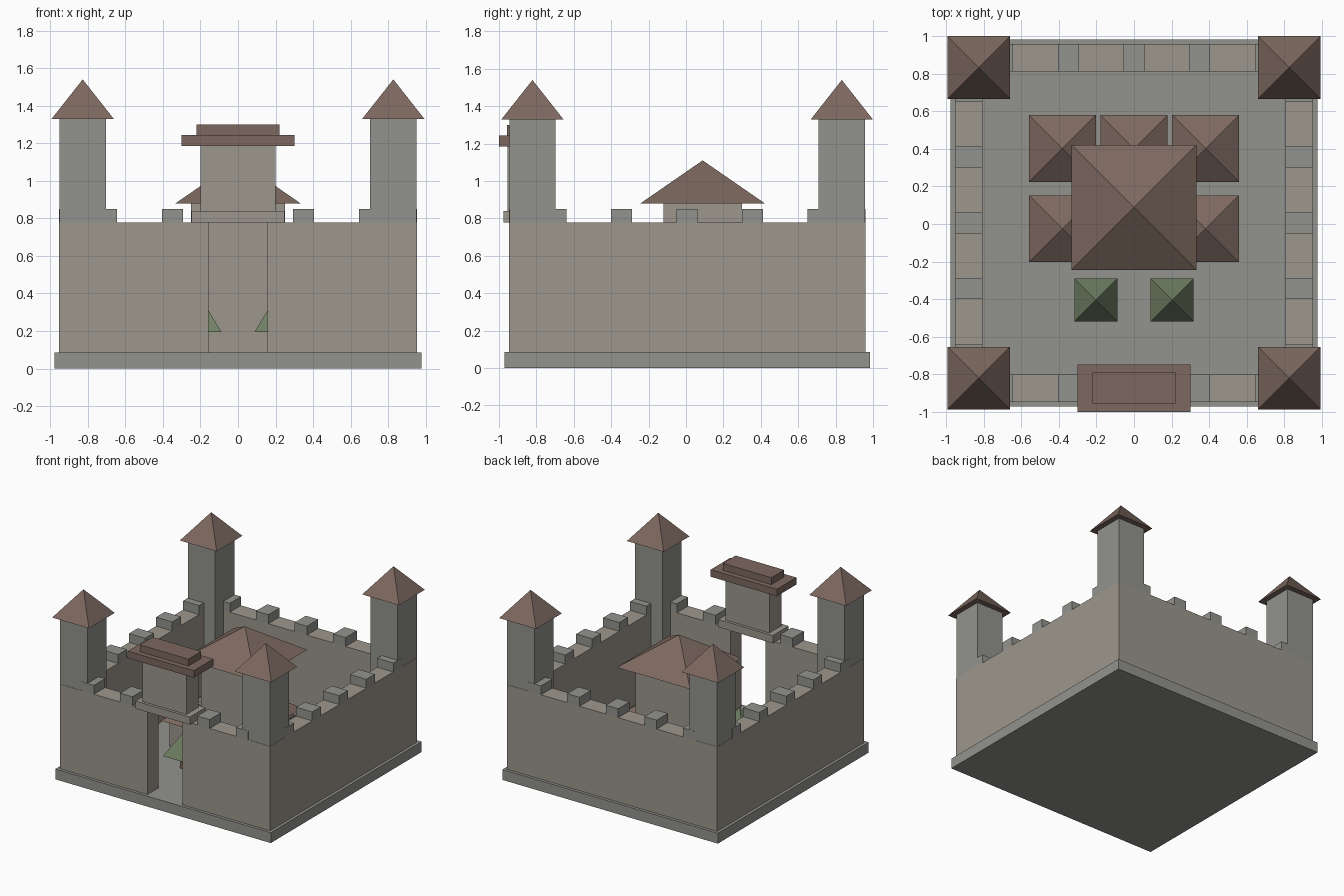
import bpy, math

if "Cube" in bpy.data.objects:
    bpy.data.objects.remove(bpy.data.objects["Cube"])

CY = 0.006      # the walled square sits slightly behind the centre
FLOOR = 0.085   # top of the base slab
WALL_TOP = 0.777


def material(name, rgb):
    m = bpy.data.materials.new(name)
    m.diffuse_color = (*rgb, 1)
    m.use_nodes = True
    m.node_tree.nodes["Principled BSDF"].inputs["Base Color"].default_value = m.diffuse_color
    return m


STONE = material("warm_stone", (0.335, 0.305, 0.265))
GREY = material("grey_stone", (0.29, 0.29, 0.27))
ROOF = material("roof_tile", (0.205, 0.14, 0.115))
LEAF = material("foliage", (0.16, 0.215, 0.125))


def box(name, x0, x1, y0, y1, z0, z1, mat):
    bpy.ops.mesh.primitive_cube_add(
        size=1, location=((x0 + x1) / 2, (y0 + y1) / 2, (z0 + z1) / 2))
    ob = bpy.context.object
    ob.name = name
    ob.scale = (x1 - x0, y1 - y0, z1 - z0)
    bpy.ops.object.transform_apply(location=False, rotation=False, scale=True)
    ob.data.materials.append(mat)
    return ob


def block(name, x, y, half_x, half_y, z0, z1, mat):
    return box(name, x - half_x, x + half_x, y - half_y, y + half_y, z0, z1, mat)


def pyramid(name, x, y, half, z0, z1, mat):
    bpy.ops.mesh.primitive_cone_add(
        vertices=4, radius1=half * math.sqrt(2), depth=z1 - z0,
        location=(x, y, (z0 + z1) / 2), rotation=(0, 0, math.pi / 4))
    ob = bpy.context.object
    ob.name = name
    bpy.ops.object.transform_apply(location=False, rotation=True, scale=False)
    ob.data.materials.append(mat)
    return ob


# base slab
block("base_slab", 0, CY, 0.977, 0.977, 0, FLOOR, GREY)

# corner towers with pointed roofs
for sx in (-1, 1):
    for sy in (-1, 1):
        x, y = sx * 0.827, CY + sy * 0.827
        block("corner_tower", x, y, 0.124, 0.124, FLOOR, 1.328, GREY)
        pyramid("tower_roof", x, y, 0.167, 1.328, 1.54, ROOF)

# walls run to the corners, a hair outside the towers
MID, HALF, END = 0.88, 0.073, 0.953
for sx in (-1, 1):
    block("side_wall", sx * MID, CY, HALF, END, FLOOR, WALL_TOP, STONE)
    block("front_wall", sx * (0.158 + END) / 2, CY - MID,
          (END - 0.158) / 2, HALF, FLOOR, WALL_TOP, STONE)
block("back_wall", 0, CY + MID, END, HALF, FLOOR, WALL_TOP, STONE)

# merlons along the wall tops (none at the gate)
for i in range(-2, 3):
    t = i * 0.35
    for s in (-1, 1):
        block("side_merlon", s * MID, CY + t, HALF, 0.056, WALL_TOP, 0.85, GREY)
        if s > 0 or i:
            block("cross_merlon", t, CY + s * MID, 0.056, HALF, WALL_TOP, 0.85, GREY)

# gatehouse over the open gate
GY = -0.874
block("gate_lintel", 0, GY, 0.247, 0.103, WALL_TOP, 0.84, STONE)
block("gatehouse", 0, GY, 0.20, 0.08, 0.84, 1.185, STONE)
block("gatehouse_roof", 0, GY, 0.30, 0.126, 1.185, 1.243, ROOF)
block("gatehouse_roof_cap", 0, GY, 0.22, 0.083, 1.243, 1.30, ROOF)

# central keep
KY = 0.089
block("keep", 0, KY, 0.25, 0.21, FLOOR, 0.88, STONE)
pyramid("keep_roof", 0, KY, 0.333, 0.88, 1.11, ROOF)

# small houses around the keep
for x, y in ((-0.381, 0.402), (0, 0.402), (0.381, 0.402),
             (-0.381, -0.025), (0.381, -0.025)):
    block("house", x, y, 0.13, 0.13, FLOOR, 0.30, STONE)
    pyramid("house_roof", x, y, 0.178, 0.30, 0.43, ROOF)

# courtyard trees
for sx in (-1, 1):
    block("tree_trunk", sx * 0.203, -0.405, 0.022, 0.022, FLOOR, 0.20, ROOF)
    pyramid("tree_crown", sx * 0.203, -0.405, 0.115, 0.195, 0.385, LEAF)
